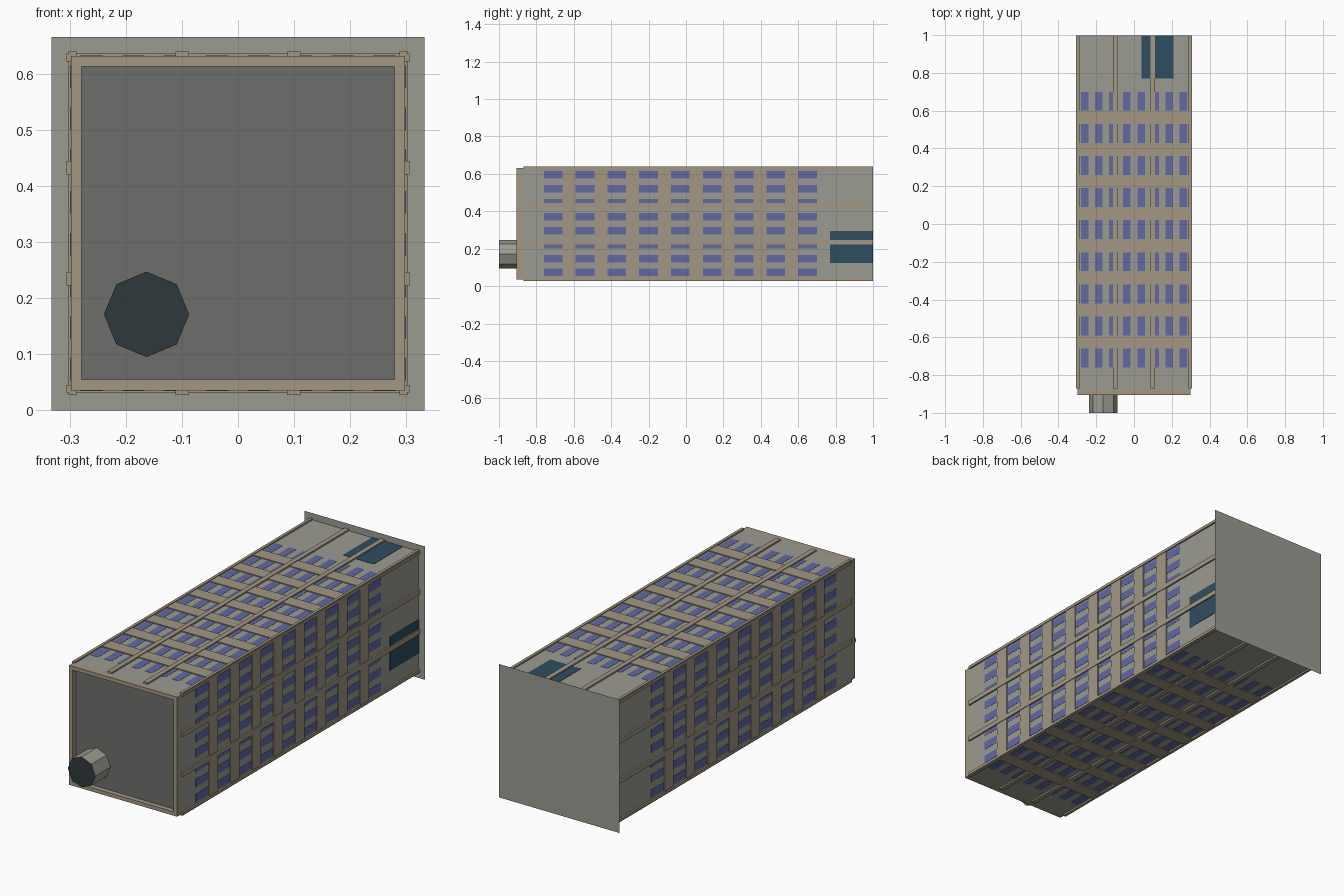
import bpy, bmesh, math
from mathutils import Matrix

if "Cube" in bpy.data.objects:
    bpy.data.objects.remove(bpy.data.objects["Cube"])

CZ = 0.3335      # height of the tower's long axis
H = 0.298        # half width of the tower shaft


def material(name, rgb):
    m = bpy.data.materials.new(name)
    m.diffuse_color = (*rgb, 1)
    m.use_nodes = True
    m.node_tree.nodes["Principled BSDF"].inputs["Base Color"].default_value = m.diffuse_color
    return m


WALL = material("wall_grey", (0.33, 0.33, 0.29))
TRIM = material("trim_tan", (0.36, 0.31, 0.23))
GLASS = material("window_blue", (0.125, 0.14, 0.36))
DOOR = material("door_blue", (0.028, 0.075, 0.115))
ROOF = material("roof_grey", (0.155, 0.155, 0.145))
DARK = material("vent_dark", (0.03, 0.04, 0.045))


def box(bm, u0, u1, y0, y1, h0, h1, side=0):
    """Box on one of four sides: u across the side, h outwards from the axis."""
    m = (Matrix.Translation((0, 0, CZ)) @ Matrix.Rotation(side * math.pi / 2, 4, 'Y')
         @ Matrix.Translation(((u0 + u1) / 2, (y0 + y1) / 2, (h0 + h1) / 2))
         @ Matrix.Diagonal((u1 - u0, y1 - y0, h1 - h0, 1)))
    bmesh.ops.create_cube(bm, size=1, matrix=m)


def finish(bm, name, *mats):
    me = bpy.data.meshes.new(name)
    bm.to_mesh(me)
    bm.free()
    ob = bpy.data.objects.new(name, me)
    for m in mats:
        me.materials.append(m)
    bpy.context.collection.objects.link(ob)
    return ob


# shaft, with its end face as the recessed roof
bm = bmesh.new()
box(bm, -H, H, -0.88, 0.999, -H, H)
for f in bm.faces:
    f.material_index = int(f.calc_center_median().y < -0.87)
finish(bm, "tower_shaft", WALL, ROOF)

# roof parapet
bm = bmesh.new()
for s in range(4):
    box(bm, -H, H - 0.019, -0.905, -0.87, H - 0.019, H, s)
finish(bm, "roof_parapet", TRIM)

# floor bands between the window rows
rows = [-0.71 + 0.17 * i for i in range(9)]
bm = bmesh.new()
for y in rows[:-1]:
    box(bm, -0.303, 0.303, y + 0.05, y + 0.12, -0.303, 0.303)
finish(bm, "floor_bands", TRIM)

# long ribs on all four sides
bm = bmesh.new()
for s in range(4):
    for u0, u1 in ((-0.302, -0.288), (-0.111, -0.087), (0.087, 0.111), (0.288, 0.302)):
        box(bm, u0, u1, -0.87, 0.999, 0.29, 0.306, s)
finish(bm, "long_ribs", TRIM)

# windows
bm = bmesh.new()
for s in range(4):
    for y in rows:
        for i in range(8):
            u = (i - 3.5) * 0.0745
            box(bm, u - 0.02, u + 0.02, y - 0.05, y + 0.05, H - 0.002, H + 0.001, s)
finish(bm, "windows", GLASS)

# entrance doors on two sides
bm = bmesh.new()
for s in (0, 1):
    box(bm, 0.04, 0.21, 0.77, 0.999, H - 0.002, H + 0.0015, s)
finish(bm, "doors", DOOR)

# eight-sided roof vent
bm = bmesh.new()
bmesh.ops.create_cone(bm, cap_ends=True, segments=8, radius1=0.076, radius2=0.076, depth=0.125,
                      matrix=Matrix.Translation((-0.163, -0.9375, 0.171)) @ Matrix.Rotation(math.pi / 2, 4, 'X'))
for f in bm.faces:
    f.material_index = int(f.calc_center_median().y < -0.99)
finish(bm, "roof_vent", WALL, DARK)

# flat ground plate at the tower's foot
bm = bmesh.new()
bm.faces.new([bm.verts.new((x, 1.0, z)) for x, z in
              ((-0.332, 0), (-0.332, 0.665), (0.332, 0.665), (0.332, 0))])
finish(bm, "base_plate", WALL)
